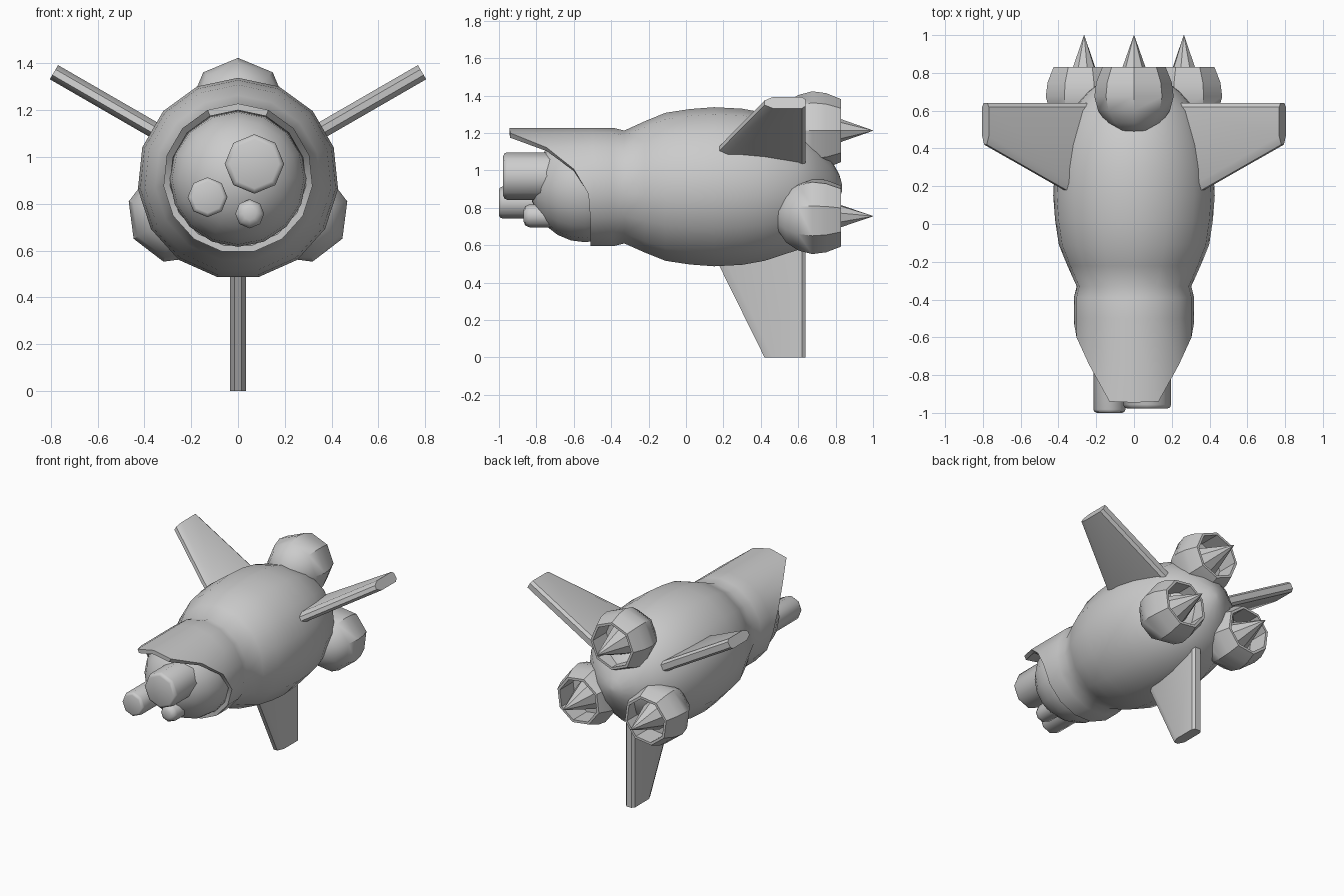
import bpy, bmesh
from math import sin, cos, pi, radians
from mathutils import Vector

cube = bpy.data.objects.get("Cube")
if cube:
    bpy.data.objects.remove(cube)

AXIS_Z = 0.908

grey = bpy.data.materials.new("hull_grey")
grey.use_nodes = True
colour = (0.6, 0.6, 0.6, 1)
grey.diffuse_color = colour
grey.node_tree.nodes["Principled BSDF"].inputs["Base Color"].default_value = colour


def finish(bm, name, angle=40):
    bmesh.ops.recalc_face_normals(bm, faces=bm.faces)
    mesh = bpy.data.meshes.new(name)
    bm.to_mesh(mesh)
    bm.free()
    mesh.materials.append(grey)
    obj = bpy.data.objects.new(name, mesh)
    bpy.context.collection.objects.link(obj)
    bpy.ops.object.select_all(action='DESELECT')
    obj.select_set(True)
    bpy.context.view_layer.objects.active = obj
    bpy.ops.object.shade_smooth_by_angle(angle=radians(angle))
    return obj


def lathe(name, profile, sides, x=0, z=AXIS_Z, turn=0, angle=40):
    """Sweep (y, radius) rings around y; y may be a list with one value per side."""
    bm = bmesh.new()
    rings = []
    for y, r in profile:
        ring = []
        for i in range(sides):
            a = turn + 2 * pi * i / sides
            yi = y[i] if isinstance(y, list) else y
            ring.append(bm.verts.new((x + r * sin(a), yi, z + r * cos(a))))
        rings.append(ring)
    for a, b in zip(rings, rings[1:]):
        for i in range(sides):
            j = (i + 1) % sides
            bm.faces.new((a[i], a[j], b[j], b[i]))
    bm.faces.new(rings[0])
    bm.faces.new(rings[-1])
    return finish(bm, name, angle)


# Hull with a hood whose front edge sweeps forward over the top
half = [-0.945, -0.94, -0.745, -0.6, -0.522, -0.512, -0.51, -0.51]
hood_edge = half + half[:0:-1]
lathe("hull", [
    (0.835, 0.015), (0.82, 0.07), (0.77, 0.16), (0.7, 0.25), (0.6, 0.34),
    (0.42, 0.4), (0.3, 0.422), (0.15, 0.43), (0.02, 0.42), (-0.11, 0.4),
    (-0.22, 0.355), (-0.33, 0.305), (-0.39, 0.32), (-0.5, 0.32),
    (hood_edge, 0.32), (hood_edge, 0.292), (-0.48, 0.285)], 15)

# Ball set into the hood
bm = bmesh.new()
bmesh.ops.create_uvsphere(bm, u_segments=16, v_segments=12, radius=0.292)
for v in bm.verts:
    v.co = Vector((v.co.x, v.co.z - 0.54, AXIS_Z - v.co.y))
finish(bm, "front_ball")

# Bevelled barrels on the ball: name, x, z, radius, front, bevel
for name, x, z, r, front, bevel in [
        ("large_barrel", 0.07, 0.97, 0.127, -0.978, 0.022),
        ("medium_barrel", -0.13, 0.828, 0.085, -1.0, 0.018),
        ("small_barrel", 0.05, 0.757, 0.062, -0.87, 0.035)]:
    lathe(name, [(-0.6, r), (front + bevel, r), (front + bevel * 0.3, r - bevel * 0.3),
                 (front, r - bevel)], 8, x, z, angle=50)

# Three engine pods, each hollow at the back with a spike
for name, deg in [("top", 0), ("left", 120), ("right", 240)]:
    a = radians(deg)
    x, z = 0.305 * sin(a), AXIS_Z + 0.305 * cos(a)
    lathe(name + "_engine_pod", [
        (0.478, 0.03), (0.495, 0.085), (0.535, 0.145), (0.6, 0.19), (0.675, 0.21),
        (0.75, 0.2), (0.83, 0.168), (0.83, 0.15), (0.68, 0.15)], 8, x, z, a)
    lathe(name + "_engine_spike", [(0.71, 0.103), (1.0, 0.001)], 8, x, z, a)

# Three swept fins with a thinned leading edge
for name, deg in [("bottom", 180), ("left", 60), ("right", 300)]:
    a = radians(deg)
    out, side = Vector((sin(a), 0, cos(a))), Vector((cos(a), 0, -sin(a)))
    bm = bmesh.new()
    loops = []
    for dist, lead in [(0.3, 0.12), (0.908, 0.42)]:
        section = [(lead, 0.014), (lead + 0.045, 0.035), (0.62, 0.035), (0.64, 0.02)]
        section += [(y, -w) for y, w in reversed(section)]
        loops.append([bm.verts.new(out * dist + side * w + Vector((0, y, AXIS_Z)))
                      for y, w in section])
    inner, outer = loops
    for i in range(len(inner)):
        j = (i + 1) % len(inner)
        bm.faces.new((inner[i], inner[j], outer[j], outer[i]))
    bm.faces.new(inner)
    bm.faces.new(outer)
    finish(bm, name + "_fin", 30)
